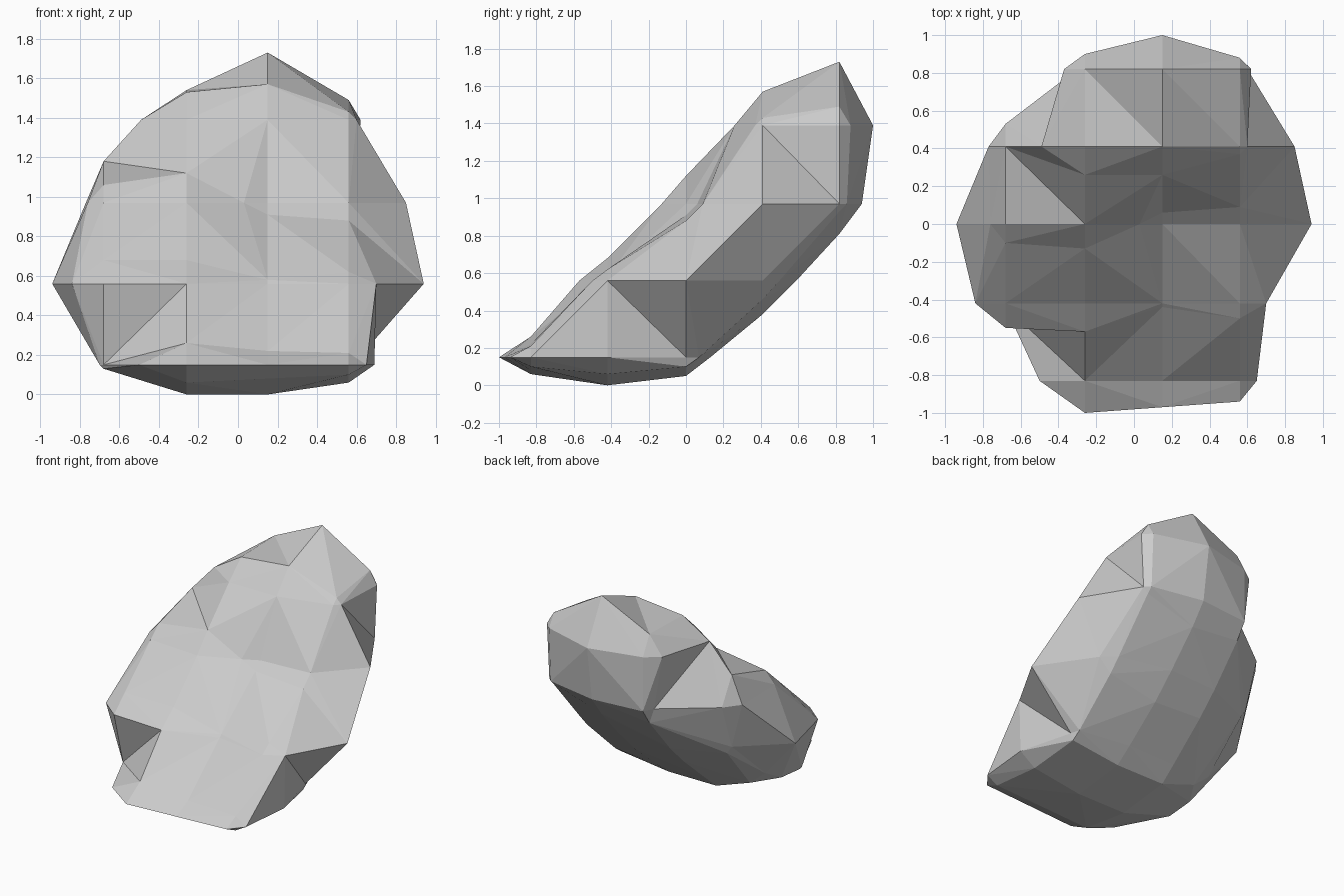
import bpy, bmesh
from itertools import product
from mathutils import Vector

if "Cube" in bpy.data.objects:
    bpy.data.objects.remove(bpy.data.objects["Cube"])

# Coarse lattice that the faceted boulder is cut on (outer layers are empty)
X = [-1.09, -.68, -.26, .15, .56, .97]
Y = [-1.24, -.83, -.42, 0, .41, .82, 1.24]
Z = [-.26, .15, .56, .97, 1.39, 1.80]

# Left/right extent of each lattice line along x: (y index, z index)
XR = {(1, 1): (-.50, .65), (2, 1): (-.70, .69), (3, 1): (-.55, .58),
      (2, 2): (-.84, .70), (3, 2): (-.94, .94), (4, 2): (-.64, .66),
      (3, 3): (-.76, .03), (4, 3): (-.77, .85), (5, 3): (-.30, .60),
      (4, 4): (-.49, .60), (5, 4): (-.37, .62)}

# Front/back extent of each slice, by height from the bottom
FRONT_BACK = {1: [(-.44, -.20), (-.55, .34), (-.10, .53)],
              2: [(-1.0, .12), (-.57, .57), (-.13, .90), (.26, .90)],
              3: [(-.97, .13), (-.44, .59), (.06, .94), (.26, 1.0)],
              4: [(-.94, .07), (-.50, .50), (.09, .86), (.37, .88)]}

# Bottom/top extent of each slice, by depth from the front
LOW_HIGH = {1: [None, (.13, .68), (.26, 1.06), (.62, 1.18)],
            2: [(.06, .26), (0, .68), (.05, 1.12), (.40, 1.53), (.85, 1.54)],
            3: [(.08, .22), (0, .58), (.05, .91), (.38, 1.57), (.81, 1.73)],
            4: [(.10, .21), (.06, .62), (.10, .88), (.46, 1.43), (.93, 1.49)]}

# Chipped cells: facets fan out from one point, leaving a notch
CHIPS = {(1, 1, 1): (-.68, -.44, .15), (4, 2, 1): (.58, 0, .15),
         (4, 4, 3): (.60, .41, 1.39), (1, 4, 3): (-.49, .41, 1.39),
         (1, 3, 3): (-.68, .41, 1.18), (2, 4, 4): (.15, .41, 1.57),
         (2, 1, 1): (.15, -.44, .56), (3, 1, 1): (.56, -.50, .56)}


def pos(n):
    return Vector((X[n[0]], Y[n[1]], Z[n[2]]))


def inside(n):
    span = XR.get((n[1], n[2]))
    return span is not None and span[0] < X[n[0]] < span[1]


def crossing(a, b):
    """Surface point between inside node a and outside neighbour b."""
    axis = next(k for k in range(3) if a[k] != b[k])
    i, j, k = a
    span = (XR[(j, k)], FRONT_BACK[i][k - 1], LOW_HIGH[i][j - 1])[axis]
    p = pos(a)
    value = span[1] if b[axis] > a[axis] else span[0]
    lo, hi = sorted((pos(a)[axis], pos(b)[axis]))
    p[axis] = min(max(value, lo + .004), hi - .004)
    return p


def fan(skin, apex):
    """Triangles from the point nearest apex to each rim edge of the skin."""
    verts = {v for f in skin for v in f.verts}
    tip = min(verts, key=lambda v: (v.co - Vector(apex)).length)
    members = set(skin)
    tris = []
    for f in skin:
        for loop in f.loops:
            a, b = loop.vert, loop.link_loop_next.vert
            rim = sum(g in members for g in loop.edge.link_faces) == 1
            if rim and tip not in (a, b):
                tris.append([tip.co, a.co, b.co])
    return tris


bm = bmesh.new()
for c in product(range(5), range(6), range(5)):
    corners = [tuple(c[k] + d[k] for k in range(3)) for d in product((0, 1), repeat=3)]
    pts = [pos(n) for n in corners if inside(n)]
    if not pts:
        continue
    for a, b in product(corners, corners):
        if sum(abs(a[k] - b[k]) for k in range(3)) == 1 and inside(a) and not inside(b):
            pts.append(crossing(a, b))
    # Hull of the solid portion of this cell, without walls shared with neighbours
    cell = bmesh.new()
    for p in pts:
        cell.verts.new(p)
    bmesh.ops.convex_hull(cell, input=cell.verts[:])
    planes = [(k, g[c[k] + s]) for k, g in enumerate((X, Y, Z)) for s in (0, 1)]
    skin = [f for f in cell.faces
            if not any(all(abs(v.co[k] - w) < 1e-4 for v in f.verts) for k, w in planes)]
    tris = fan(skin, CHIPS[c]) if c in CHIPS else [[v.co for v in f.verts] for f in skin]
    for tri in tris:
        bm.faces.new([bm.verts.new(p) for p in tri])
    cell.free()

bmesh.ops.remove_doubles(bm, verts=bm.verts[:], dist=.001)
bmesh.ops.recalc_face_normals(bm, faces=bm.faces[:])
mesh = bpy.data.meshes.new("boulder")
bm.to_mesh(mesh)
bm.free()
bpy.context.collection.objects.link(bpy.data.objects.new("boulder", mesh))
